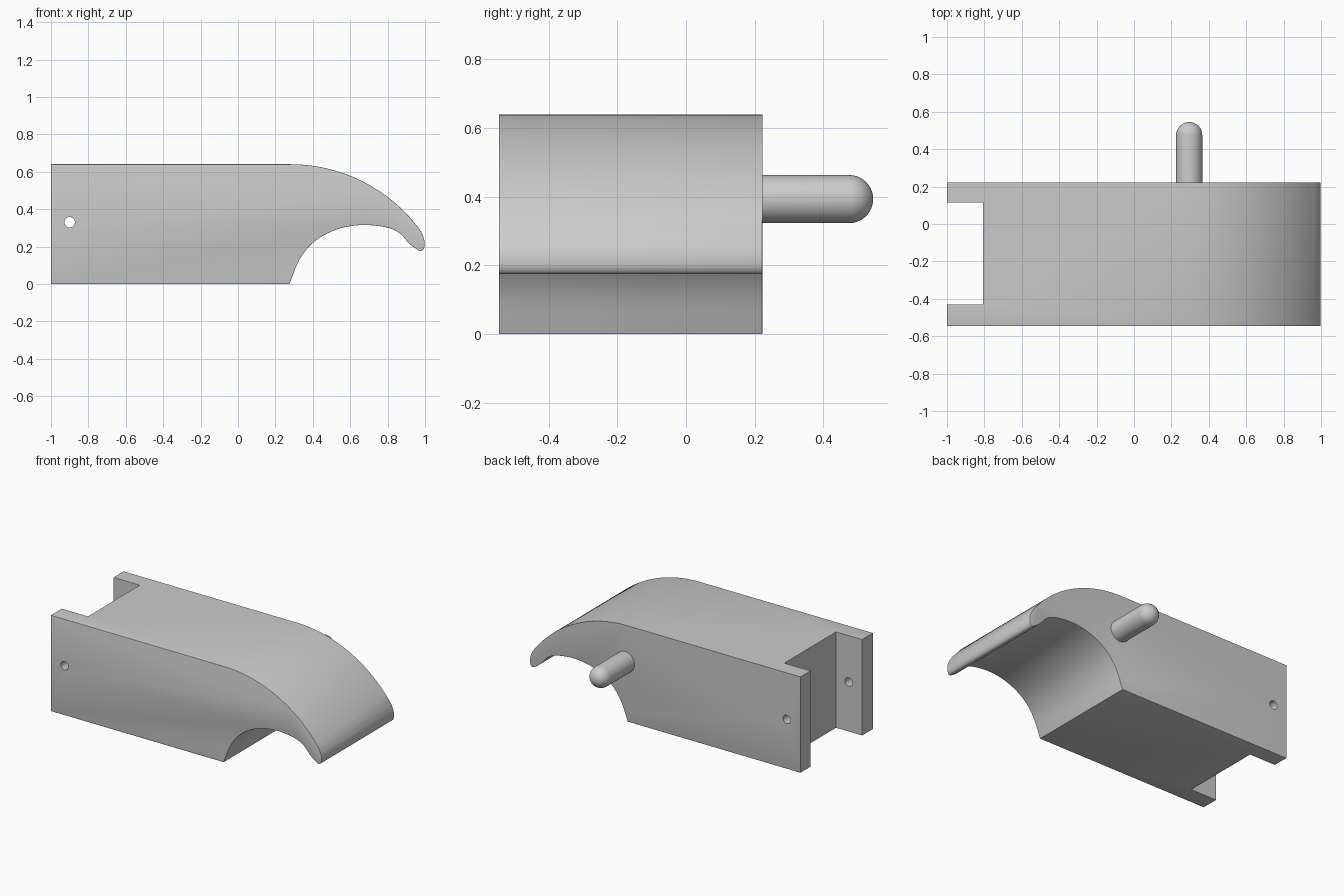
import bpy, bmesh, math
from mathutils import Vector, Matrix

if "Cube" in bpy.data.objects:
    bpy.data.objects.remove(bpy.data.objects["Cube"])

grey = bpy.data.materials.new("light_grey")
grey.use_nodes = True
grey.diffuse_color = (0.6, 0.6, 0.6, 1)
grey.node_tree.nodes["Principled BSDF"].inputs["Base Color"].default_value = (0.6, 0.6, 0.6, 1)

FRONT, BACK, TOP = -0.545, 0.222, 0.64


def make_object(name, bm):
    bmesh.ops.recalc_face_normals(bm, faces=bm.faces)
    mesh = bpy.data.meshes.new(name)
    bm.to_mesh(mesh)
    bm.free()
    mesh.materials.append(grey)
    obj = bpy.data.objects.new(name, mesh)
    bpy.context.collection.objects.link(obj)
    return obj


def smooth(obj, angle):
    bpy.ops.object.select_all(action='DESELECT')
    obj.select_set(True)
    bpy.context.view_layer.objects.active = obj
    bpy.ops.object.shade_smooth_by_angle(angle=math.radians(angle))


def spline(pts, steps):
    """Catmull-Rom curve through the points."""
    p = [Vector(q) for q in pts]
    p = [2 * p[0] - p[1]] + p + [2 * p[-1] - p[-2]]
    out = []
    for a, b, c, d in zip(p, p[1:], p[2:], p[3:]):
        for i in range(steps):
            t = i / steps
            out.append(0.5 * (2 * b + (c - a) * t + (2 * a - 5 * b + 4 * c - d) * t ** 2
                              + (3 * b - a - 3 * c + d) * t ** 3))
    return out + [p[-2]]


def cutter(target, name, bm):
    obj = make_object(name, bm)
    obj.hide_render = True
    mod = target.modifiers.new(name, 'BOOLEAN')
    mod.operation = 'DIFFERENCE'
    mod.solver = 'EXACT'
    mod.object = obj
    bpy.context.view_layer.objects.active = target
    bpy.ops.object.modifier_apply(modifier=name)
    bpy.data.objects.remove(obj)


# Side profile: flat block, domed shoulder, hooked nose, scooped underside
R = 0.86
shoulder = [Vector((0.28 + R * math.sin(a), TOP - R + R * math.cos(a)))
            for a in (math.radians(54.5) * i / 24 for i in range(24))]
nose = spline([(0.98, 0.279), (0.995, 0.24), (0.997, 0.2), (0.985, 0.178), (0.965, 0.18),
               (0.917, 0.215), (0.86, 0.274), (0.785, 0.304), (0.66, 0.315), (0.53, 0.292),
               (0.41, 0.228), (0.33, 0.132), (0.275, 0)], 5)
profile = [Vector((-1, 0)), Vector((-1, TOP))] + shoulder + nose

bm = bmesh.new()
face = bm.faces.new([bm.verts.new((p.x, FRONT, p.y)) for p in profile])
ext = bmesh.ops.extrude_face_region(bm, geom=[face])
bmesh.ops.translate(bm, vec=(0, BACK - FRONT, 0),
                    verts=[v for v in ext["geom"] if isinstance(v, bmesh.types.BMVert)])
bmesh.ops.recalc_face_normals(bm, faces=bm.faces)


# Soften the whole front outline and the lower back outline
def softened(e):
    a, b = (v.co for v in e.verts)
    if abs(a.y - b.y) > 0.01 or max(a.x, b.x) < -0.99:
        return False
    return a.y < 0 or max(a.z, b.z) < 0.32


bmesh.ops.bevel(bm, geom=[e for e in bm.edges if softened(e)], offset=0.009,
                segments=3, profile=0.5, affect='EDGES', clamp_overlap=True)
body = make_object("body", bm)

# Open slot between the two rear lugs
bm = bmesh.new()
bmesh.ops.create_cube(bm, size=1, matrix=Matrix.LocRotScale(
    (-1.0, -0.157, 0.3), None, (0.386, 0.546, 2)))
cutter(body, "slot_cutter", bm)

# Hinge hole through both lugs
bm = bmesh.new()
bmesh.ops.create_cone(bm, cap_ends=True, segments=32, radius1=0.028, radius2=0.028, depth=2,
                      matrix=Matrix.Translation((-0.9, 0, 0.33)) @ Matrix.Rotation(math.pi / 2, 4, 'X'))
cutter(body, "hole_cutter", bm)
smooth(body, 35)

# Round-ended pin on the back: a half outline spun about its axis
PIN_R, PIN_END = 0.07, 0.545
outline = [(0, BACK - 0.02), (PIN_R, BACK - 0.02)]
outline += [(PIN_R * math.cos(a), PIN_END - PIN_R + PIN_R * math.sin(a))
            for a in (math.pi / 2 * i / 10 for i in range(11))]
bm = bmesh.new()
verts = [bm.verts.new((0.295 + r, y, 0.393)) for r, y in outline]
edges = [bm.edges.new(pair) for pair in zip(verts, verts[1:])]
bmesh.ops.spin(bm, geom=verts + edges, cent=(0.295, 0, 0.393), axis=(0, 1, 0),
               angle=2 * math.pi, steps=40)
bmesh.ops.remove_doubles(bm, verts=bm.verts, dist=0.0005)
smooth(make_object("pin", bm), 35)
